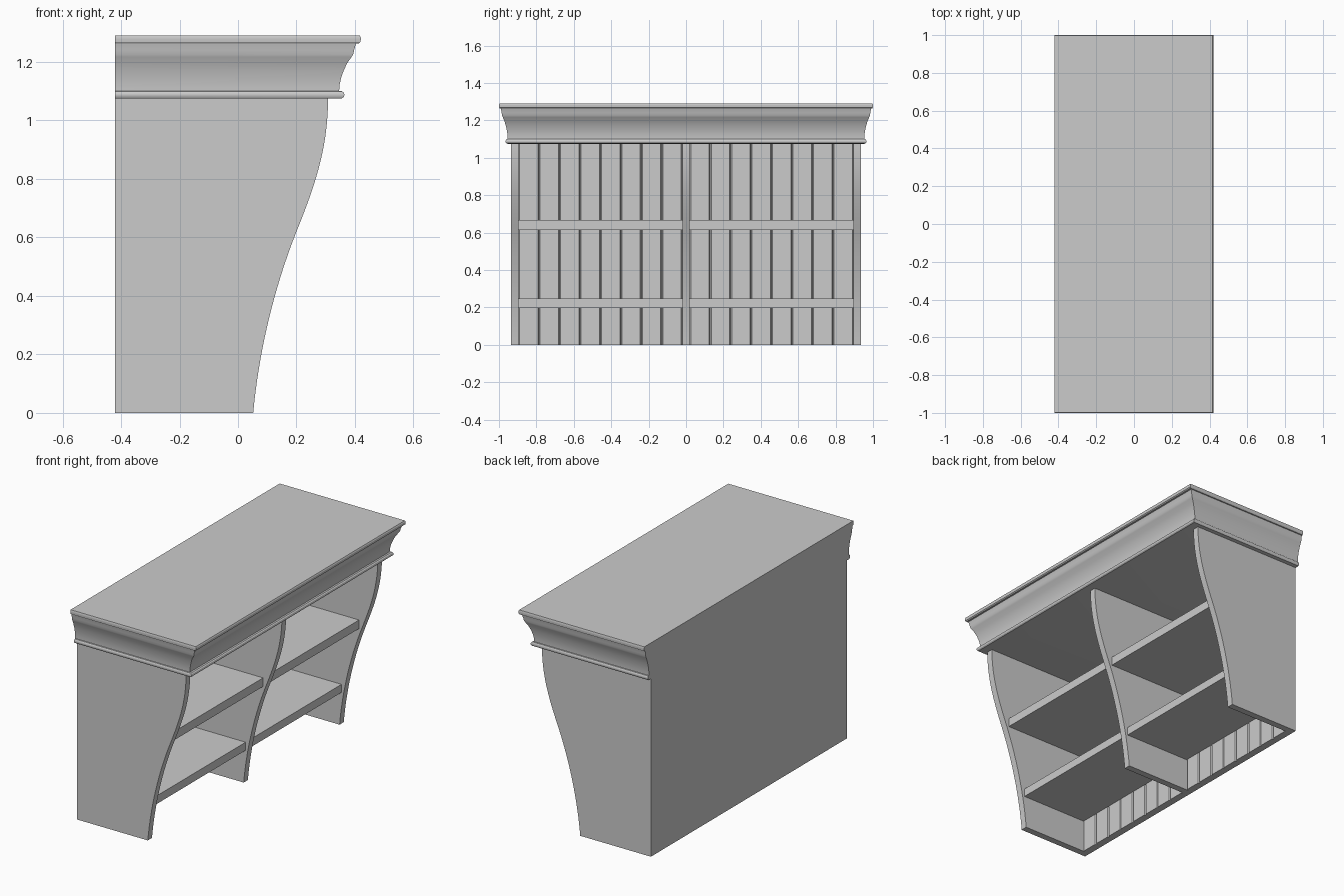
import bpy, bmesh
from mathutils import Vector
from mathutils.geometry import interpolate_bezier

if "Cube" in bpy.data.objects:
    bpy.data.objects.remove(bpy.data.objects["Cube"])

BACK = -0.42
CEIL = 1.078


def finish(name, bm, smooth=False):
    bmesh.ops.recalc_face_normals(bm, faces=bm.faces)
    me = bpy.data.meshes.new(name)
    bm.to_mesh(me)
    bm.free()
    ob = bpy.data.objects.new(name, me)
    bpy.context.collection.objects.link(ob)
    if smooth:
        bpy.ops.object.select_all(action='DESELECT')
        ob.select_set(True)
        bpy.context.view_layer.objects.active = ob
        bpy.ops.object.shade_smooth_by_angle(angle=0.5)
    return ob


def extrude(name, outline, offset, smooth=False):
    """Solid from a planar outline swept along an offset."""
    bm = bmesh.new()
    face = bm.faces.new([bm.verts.new(p) for p in outline])
    ext = bmesh.ops.extrude_face_region(bm, geom=[face], use_keep_orig=True)
    verts = [g for g in ext['geom'] if isinstance(g, bmesh.types.BMVert)]
    bmesh.ops.translate(bm, verts=verts, vec=offset)
    return finish(name, bm, smooth)


# S-curved front edge shared by the uprights
V = lambda x, z: Vector((x, 0, z))
curve = interpolate_bezier(V(.052, 0), V(.075, .25), V(.14, .47), V(.2, .62), 20)
curve += interpolate_bezier(V(.2, .62), V(.26, .77), V(.308, .9), V(.308, CEIL), 20)[1:]

# Side panels and centre divider
for name, y in (("side_panel_left", -.935), ("centre_divider", -.02), ("side_panel_right", .895)):
    pts = [(BACK, y, 0)] + [(p.x, y, p.z) for p in curve] + [(BACK, y, CEIL)]
    extrude(name, pts, (0, .04, 0), True)

for side, y0, y1 in (("left", -.895, -.02), ("right", .02, .895)):
    # Back boards with V grooves between planks
    face_x, deep_x, w = BACK + .045, BACK + .036, .006
    step = (y1 - y0) / 8
    pts = [(BACK, y0, 0), (deep_x, y0, 0), (face_x, y0 + w, 0)]
    for i in range(1, 8):
        y = y0 + i * step
        pts += [(face_x, y - w, 0), (deep_x, y, 0), (face_x, y + w, 0)]
    pts += [(face_x, y1 - w, 0), (deep_x, y1, 0), (BACK, y1, 0)]
    extrude("back_boards_" + side, pts, (0, 0, CEIL))

    # Shelves
    for level, z0, z1, front in (("lower", .198, .247, .065), ("upper", .615, .667, .182)):
        pts = [(BACK + .03, y0, z0), (front, y0, z0), (front, y0, z1), (BACK + .03, y0, z1)]
        extrude(f"{level}_shelf_{side}", pts, (0, y1 - y0, 0))

# Crown moulding: profile of front edge (x, z), mitred around three sides
profile = [(.345, 1.075), (.356, 1.076), (.362, 1.081), (.364, 1.088), (.362, 1.095),
           (.356, 1.1), (.346, 1.101), (.347, 1.12), (.353, 1.147), (.362, 1.172),
           (.374, 1.197), (.388, 1.217), (.394, 1.226), (.397, 1.24), (.401, 1.254),
           (.404, 1.263), (.413, 1.264), (.419, 1.269), (.42, 1.277), (.42, 1.284),
           (.416, 1.291)]
bm = bmesh.new()
rings = []
for x, z in profile:
    y = 1 - .63 * (.42 - x)
    rings.append([bm.verts.new(p) for p in
                  ((BACK, -y, z), (x, -y, z), (x, y, z), (BACK, y, z))])
for a, b in zip(rings, rings[1:]):
    for i in range(4):
        j = (i + 1) % 4
        bm.faces.new((a[i], a[j], b[j], b[i]))
bm.faces.new(rings[0][::-1])
bm.faces.new(rings[-1])
finish("crown_top", bm, True)
